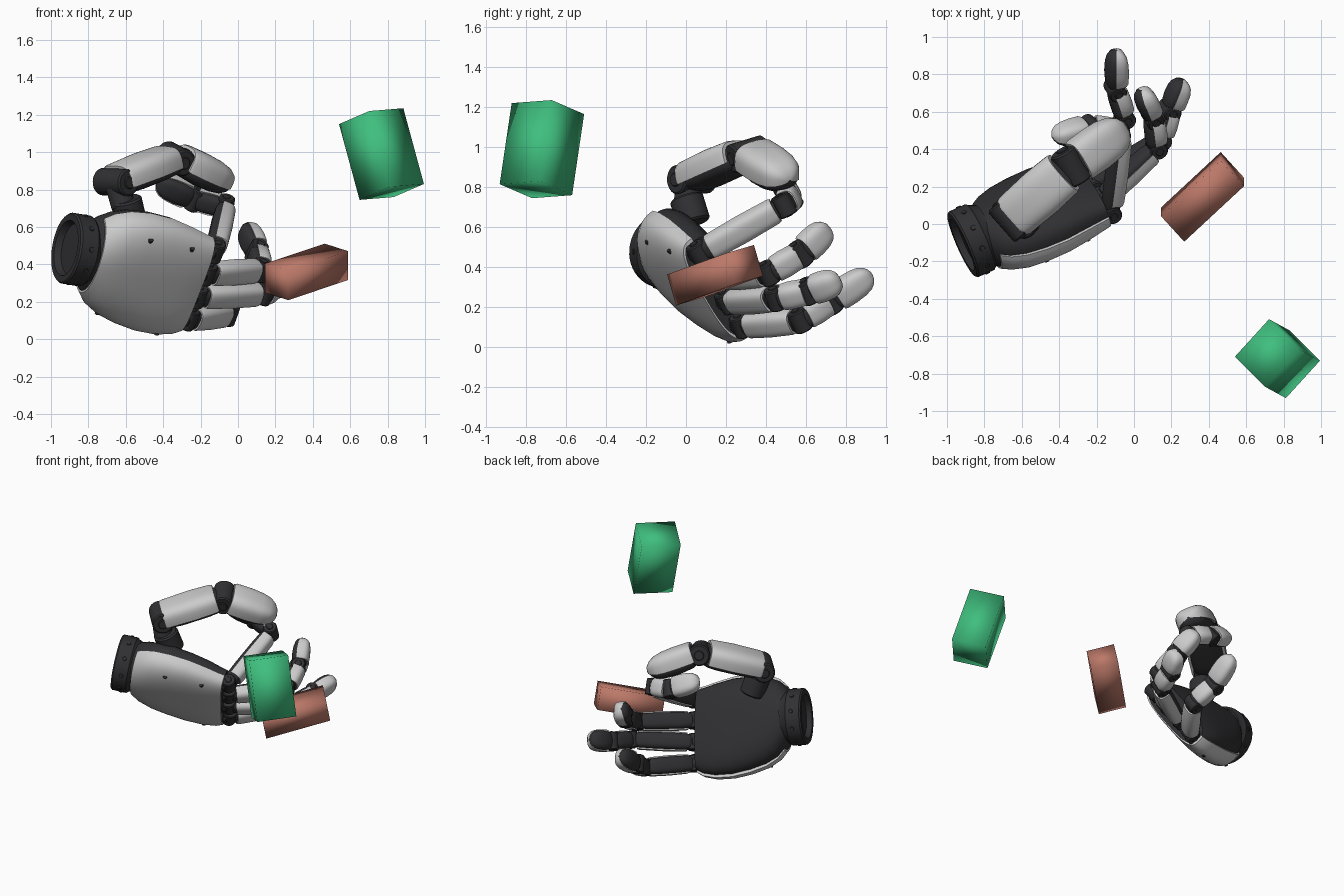
import bpy, bmesh
from math import sin, cos, radians, copysign
from mathutils import Vector as V, Matrix

if "Cube" in bpy.data.objects:
    bpy.data.objects.remove(bpy.data.objects["Cube"])


def material(name, rgb):
    m = bpy.data.materials.new(name)
    m.diffuse_color = (*rgb, 1)
    m.use_nodes = True
    m.node_tree.nodes["Principled BSDF"].inputs["Base Color"].default_value = m.diffuse_color
    return m


DARK = material("dark_plastic", (0.03, 0.03, 0.033))
GREEN = material("green", (0.05, 0.52, 0.21))
RED = material("red", (0.5, 0.19, 0.14))

# Hand frame: forward along the fingers, lateral to the small finger, palm normal
O = V((-0.87, -0.09, 0.48))
F = V((0.92, 0.34, -0.16)).normalized()
L = V((-0.29, 0.49, -0.82))
L = (L - F * L.dot(F)).normalized()
P = F.cross(L)


def hand(f, l, p):
    return O + F * f + L * l + P * p


def finish(bm, name, mat=None, angle=35):
    bmesh.ops.recalc_face_normals(bm, faces=bm.faces)
    me = bpy.data.meshes.new(name)
    bm.to_mesh(me)
    bm.free()
    me.shade_smooth()
    if angle < 180:
        me.set_sharp_from_angle(angle=radians(angle))
    if mat:
        me.materials.append(mat)
    ob = bpy.data.objects.new(name, me)
    bpy.context.collection.objects.link(ob)
    return ob


def loft(name, rings, mat=None):
    bm = bmesh.new()
    vr = [[bm.verts.new(p) for p in r] for r in rings]
    n = len(vr[0])
    for a, b in zip(vr, vr[1:]):
        for i in range(n):
            j = (i + 1) % n
            bm.faces.new((a[i], a[j], b[j], b[i]))
    bm.faces.new(vr[0])
    bm.faces.new(vr[-1])
    return finish(bm, name, mat)


def se(v, e):
    return copysign(abs(v) ** (2 / e), v)


def oval(c, side, up, hw, ht, e=3, a0=0, a1=360, n=28):
    closed = a1 - a0 == 360
    out = []
    for i in range(n):
        a = radians(a0 + (a1 - a0) * i / (n if closed else n - 1))
        out.append(c + side * hw * se(cos(a), e) + up * ht * se(sin(a), e))
    return out


def rod(name, a, b, r, mat=DARK, n=28, bevel=0.12):
    """Round bar with chamfered ends."""
    d = (b - a).normalized()
    s = d.orthogonal().normalized()
    u = d.cross(s)
    h = r * bevel
    stations = [(a, r - h), (a + d * h, r), (b - d * h, r), (b, r - h)]
    return loft(name, [oval(c, s, u, q, q, 2, n=n) for c, q in stations], mat)


# Wrist ring: revolved as one loft with a recessed face, plus rim holes
W = V((0.9, 0.4, -0.15)).normalized()
ws = W.cross(V((0, 0, 1))).normalized()
wu = ws.cross(W)
profile = [(-0.02, 0.03), (-0.02, 0.135), (-0.055, 0.15), (-0.055, 0.184), (-0.045, 0.192),
           (0.05, 0.192), (0.06, 0.182), (0.1, 0.165)]
loft("wrist_ring", [oval(O + W * t, ws, wu, r, r, 2, n=48) for t, r in profile], DARK)
for k in range(10):
    d = ws * cos(k * 0.6283) + wu * sin(k * 0.6283)
    rod(f"wrist_bolt_{k}", O + d * 0.185 + W * 0.01, O + d * 0.197 + W * 0.01, 0.014, n=12)

# Palm sections: forward, l min, l max, p min, p max, squareness
SECT = [(0.06, -0.17, 0.17, -0.155, 0.16, 2), (0.09, -0.21, 0.22, -0.165, 0.16, 2.1),
        (0.14, -0.25, 0.275, -0.17, 0.155, 2.3), (0.22, -0.28, 0.32, -0.17, 0.15, 2.5),
        (0.33, -0.29, 0.355, -0.162, 0.14, 2.7), (0.46, -0.28, 0.38, -0.15, 0.125, 2.9),
        (0.58, -0.25, 0.383, -0.137, 0.11, 3.1), (0.67, -0.225, 0.365, -0.123, 0.09, 3.2),
        (0.715, -0.215, 0.34, -0.113, 0.08, 3.3)]


def palm_ring(s, k=1.0, a0=0, a1=360, n=40):
    f, l0, l1, p0, p1, e = s
    return oval(hand(f, (l0 + l1) / 2, (p0 + p1) / 2), L, -P,
                k * (l1 - l0) / 2, k * (p1 - p0) / 2, e, a0, a1, n)


loft("palm_body", [palm_ring(s) for s in SECT], DARK)
loft("back_of_hand_shell", [palm_ring(s, 1.06, -8, 180) + palm_ring(s, 0.99, -8, 180)[::-1]
                            for s in SECT[1:]])

# Small screws on the back shell
for i, (s, a) in enumerate([(SECT[4], 132), (SECT[6], 135), (SECT[3], 20), (SECT[6], 25)]):
    pt = palm_ring(s, 1.06, a, a + 1, 2)[0]
    out = (pt - palm_ring(s, 0.5, a, a + 1, 2)[0]).normalized()
    rod(f"shell_screw_{i}", pt - out * 0.02, pt + out * 0.003, 0.014, n=12)


def segment(name, a, b, up, hw, ht, tip=False, t0=0.12, t1=0.9):
    """Dark finger core with a light shell over its back."""
    d = b - a
    up = (up - d * up.dot(d) / d.length_squared).normalized()
    side = d.normalized().cross(up)
    core = [(0.06, 0.75), (0.12, 0.88), (0.3, 0.93), (0.7, 0.92), (0.86, 0.86), (0.92, 0.75)]
    shell = [(t0, 0.92), (t0 + 0.04, 0.98), (0.5, 1.03), (t1 - 0.04, 0.98), (t1, 0.92)]
    if tip:
        core = [(0.1, 0.72), (0.18, 0.9), (0.45, 1), (0.68, 0.96), (0.83, 0.84), (0.93, 0.62),
                (0.98, 0.36), (1, 0.06)]
        shell = [(t0, 0.96), (t0 + 0.05, 1.03), (0.45, 1.05), (0.68, 1.0), (0.84, 0.87),
                 (0.94, 0.65), (1.0, 0.36), (1.02, 0.08)]
    loft(name + "_core", [oval(a + d * t, side, up, hw * k, ht * k) for t, k in core], DARK)
    loft(name + "_shell",
         [oval(a + d * t, side, up, hw * k * 1.06, ht * k * 1.1, 3, -12, 192, 24)
          + oval(a + d * t, side, up, hw * k * 0.9, ht * k * 0.9, 3, -12, 192, 24)[::-1]
          for t, k in shell])
    # hinge barrel and pin at the near end
    rod(name + "_hinge", a - side * hw * 0.9, a + side * hw * 0.9, ht * 0.86)
    rod(name + "_pin", a - side * hw * 0.98, a + side * hw * 0.98, ht * 0.4, n=16)


# Fingers: knuckle lateral position, then middle joint, end joint and tip
FINGERS = {
    "index": (-0.155, (-0.07, 0.49, 0.71), (-0.23, 0.52, 0.75), (-0.43, 0.46, 0.84)),
    "middle": (-0.01, (0.12, 0.41, 0.37), (0.10, 0.57, 0.465), (0.04, 0.71, 0.60)),
    "ring": (0.14, (0.14, 0.45, 0.245), (0.19, 0.61, 0.28), (0.26, 0.77, 0.335)),
    "small": (0.285, (-0.05, 0.57, 0.135), (-0.10, 0.72, 0.23), (-0.095, 0.925, 0.365)),
}
for name, (lat, *pts) in FINGERS.items():
    base = hand(0.745, lat, -0.03)
    chain = [base] + [V(p) for p in pts]
    rod(name + "_knuckle_mount", hand(0.64, lat, -0.02), base, 0.055)
    for i, part in enumerate(("near", "middle", "end")):
        a, b = chain[i], chain[i + 1]
        hw = (0.062, 0.062, 0.068)[i]
        segment(f"{name}_{part}", a, b, -(b - a).cross(L), hw, 0.056, i == 2,
                t0=(0.12, 0.2, 0.18)[i])

# Thumb: mount on the palm edge, two arched segments with broad shells
t0, t1, t2 = V((-0.655, 0.03, 0.84)), V((-0.335, 0.31, 0.965)), V((-0.05, 0.515, 0.83))
rod("thumb_mount", V((-0.57, 0.04, 0.62)), V((-0.60, 0.0, 0.75)), 0.085)
rod("thumb_link", V((-0.61, 0.0, 0.70)), V((-0.65, 0.02, 0.84)), 0.065)
segment("thumb_near", t0, t1, V((-0.3, -0.3, 1)), 0.122, 0.085, t0=0.03, t1=0.88)
segment("thumb_end", t1, t2, V((0.3, -0.1, 0.9)), 0.108, 0.085, True, t0=0.12)


# Floating blocks, given by centre and three edge vectors, softly shaded
def block(name, centre, a, b, c, mat):
    bm = bmesh.new()
    bmesh.ops.create_cube(bm, size=1)
    m = Matrix((a, b, c)).transposed().to_4x4()
    m.translation = centre
    bmesh.ops.transform(bm, matrix=m, verts=bm.verts)
    finish(bm, name, mat, 180)


block("green_block", (0.767, -0.72, 0.99), (0.162, -0.162, 0.07), (0.182, 0.2, 0.015),
      (-0.11, 0.06, 0.405), GREEN)
block("red_block", (0.366, 0.145, 0.36), (0.32, 0.297, 0.107), (0.125, -0.137, -0.04),
      (0.0, 0.045, -0.155), RED)
